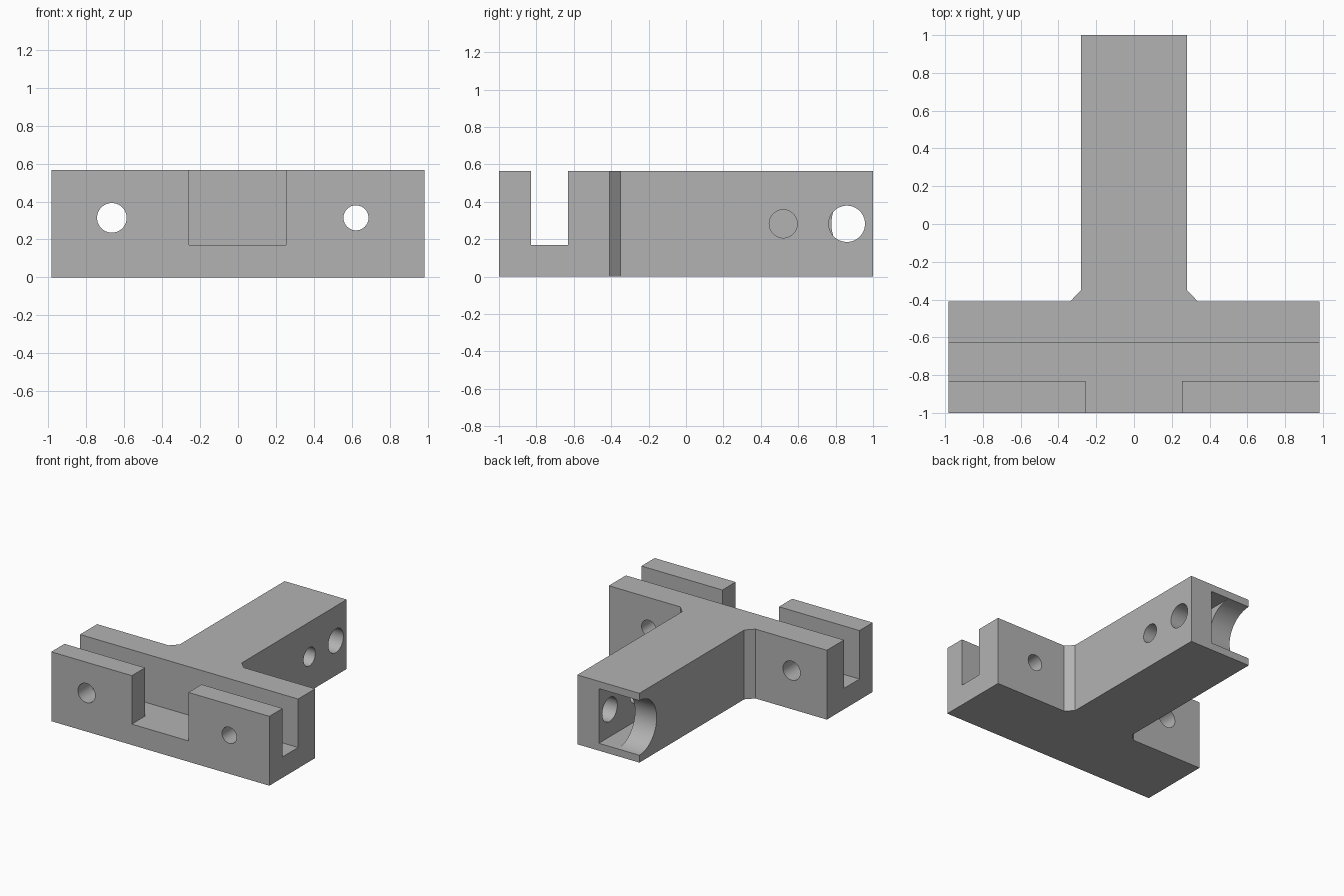
import bpy, bmesh, math
from mathutils import Matrix, Vector

cube = bpy.data.objects.get("Cube")
if cube:
    bpy.data.objects.remove(cube, do_unlink=True)

grey = bpy.data.materials.new("plain grey")
grey.use_nodes = True
grey.diffuse_color = (0.45, 0.45, 0.45, 1)
grey.node_tree.nodes["Principled BSDF"].inputs["Base Color"].default_value = grey.diffuse_color

HEIGHT, BAR, STEM = 0.565, 0.983, 0.28
MID = HEIGHT / 2


def add_object(name, bm):
    bmesh.ops.recalc_face_normals(bm, faces=bm.faces)
    mesh = bpy.data.meshes.new(name)
    bm.to_mesh(mesh)
    bm.free()
    mesh.materials.append(grey)
    obj = bpy.data.objects.new(name, mesh)
    bpy.context.collection.objects.link(obj)
    return obj


def box(name, low, high):
    low, high = Vector(low), Vector(high)
    bm = bmesh.new()
    bmesh.ops.create_cube(bm, size=1)
    bmesh.ops.scale(bm, vec=high - low, verts=bm.verts)
    bmesh.ops.translate(bm, vec=(low + high) / 2, verts=bm.verts)
    return add_object(name, bm)


def rod(name, start, end, radius):
    start, end = Vector(start), Vector(end)
    axis = end - start
    turn = axis.to_track_quat('Z', 'Y').to_matrix().to_4x4()
    bm = bmesh.new()
    bmesh.ops.create_cone(bm, cap_ends=True, segments=64, radius1=radius, radius2=radius,
                          depth=axis.length,
                          matrix=Matrix.Translation((start + end) / 2) @ turn)
    return add_object(name, bm)


# T-shaped body with chamfered inner corners
half = [(BAR, -1), (BAR, -0.41), (0.338, -0.41), (STEM, -0.35), (STEM, 1)]
outline = half + [(-x, y) for x, y in reversed(half)]
bm = bmesh.new()
face = bm.faces.new([bm.verts.new((x, y, 0)) for x, y in outline])
top = bmesh.ops.extrude_face_region(bm, geom=[face])["geom"]
bmesh.ops.translate(bm, vec=(0, 0, HEIGHT), verts=[v for v in top if isinstance(v, bmesh.types.BMVert)])
body = add_object("t_bracket", bm)

cutters = [
    # long channel and the gap in its front wall
    box("channel_cutter", (-1.1, -0.83, 0.17), (1.1, -0.63, 0.8)),
    box("front_gap_cutter", (-0.257, -1.1, 0.17), (0.253, -0.73, 0.8)),
    # bolt holes through the crossbar
    rod("large_bolt_cutter", (-0.665, -1.1, 0.314), (-0.665, -0.3, 0.314), 0.078),
    rod("small_bolt_cutter", (0.622, -1.1, 0.314), (0.622, -0.3, 0.314), 0.066),
    # slot in the end of the stem, with its rounded side opening
    box("end_slot_cutter", (-0.085, 0.3, 0.06), (0.085, 1.1, 0.505)),
    rod("round_opening_cutter", (-0.4, 1, MID), (0, 1, MID), 0.2225),
    # pin holes through one stem wall into the slot
    rod("large_pin_cutter", (0, 0.86, MID), (0.4, 0.86, MID), 0.097),
    rod("small_pin_cutter", (0, 0.52, MID), (0.4, 0.52, MID), 0.075),
]

# cut everything out of the body, then drop the cutters
for cutter in cutters:
    mod = body.modifiers.new(cutter.name, 'BOOLEAN')
    mod.operation = 'DIFFERENCE'
    mod.solver = 'EXACT'
    mod.object = cutter
graph = bpy.context.evaluated_depsgraph_get()
body.data = bpy.data.meshes.new_from_object(body.evaluated_get(graph))
body.modifiers.clear()
for cutter in cutters:
    bpy.data.objects.remove(cutter, do_unlink=True)

bpy.ops.object.select_all(action='DESELECT')
body.select_set(True)
bpy.context.view_layer.objects.active = body
bpy.ops.object.shade_smooth_by_angle(angle=math.radians(30))
